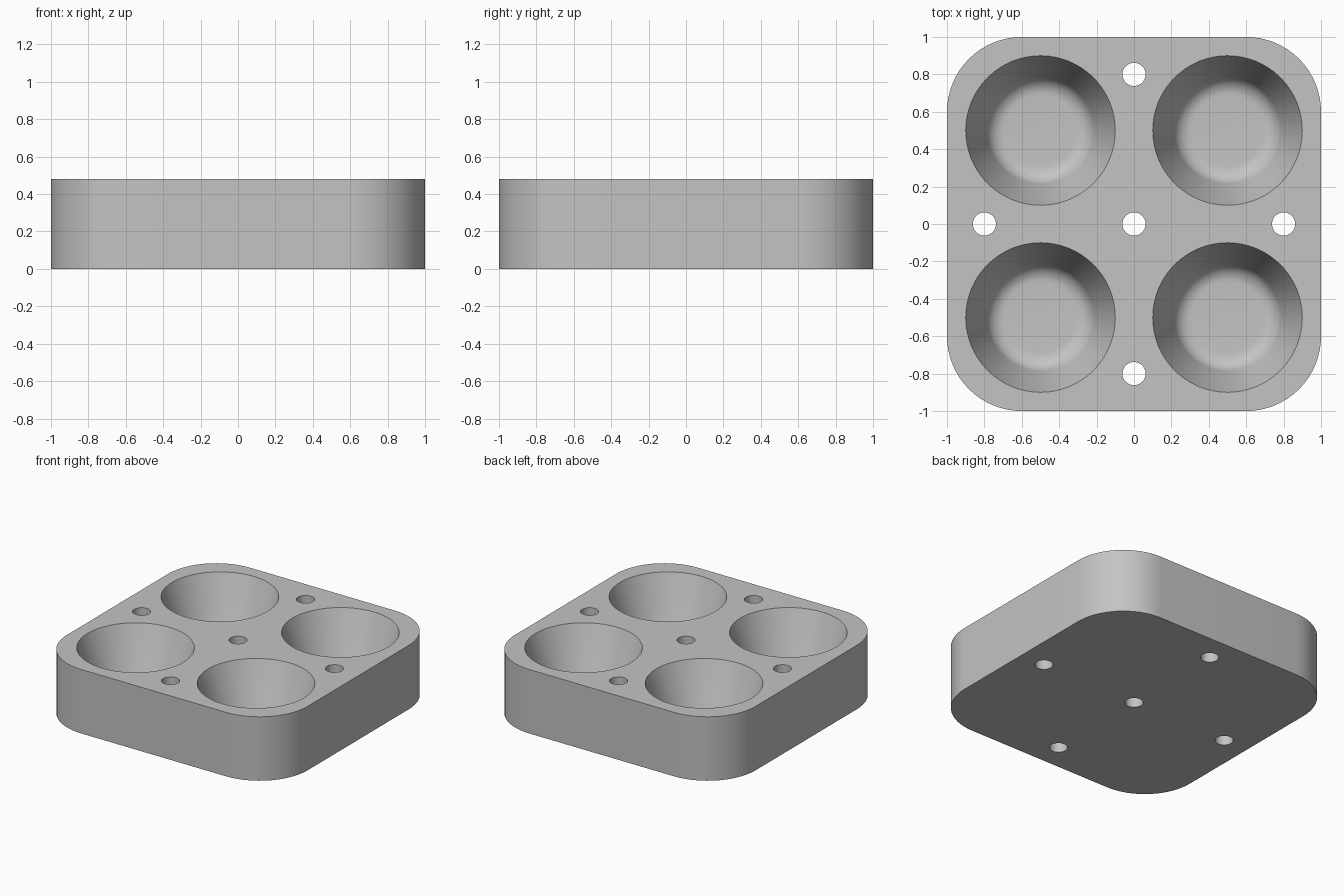
import bpy, bmesh
from math import cos, sin, pi, radians

SIZE, HEIGHT, CORNER = 1.0, 0.48, 0.40
BOWL_R, BOWL_DEPTH, FILLET = 0.40, 0.40, 0.10
PIN_R = 0.062

if "Cube" in bpy.data.objects:
    bpy.data.objects.remove(bpy.data.objects["Cube"], do_unlink=True)

grey = bpy.data.materials.new("plain_grey")
grey.use_nodes = True
colour = (0.55, 0.55, 0.55, 1)
grey.diffuse_color = colour
grey.node_tree.nodes["Principled BSDF"].inputs["Base Color"].default_value = colour


def make_object(name, bm):
    bmesh.ops.recalc_face_normals(bm, faces=bm.faces)
    mesh = bpy.data.meshes.new(name)
    bm.to_mesh(mesh)
    bm.free()
    mesh.materials.append(grey)
    obj = bpy.data.objects.new(name, mesh)
    bpy.context.collection.objects.link(obj)
    return obj


def revolve(bm, profile, cx, cy, steps):
    """Closed solid of revolution from (radius, z) points, capped at both ends."""
    rings = [[bm.verts.new((cx + r * cos(2 * pi * i / steps),
                            cy + r * sin(2 * pi * i / steps), z))
              for i in range(steps)] for r, z in profile]
    for a, b in zip(rings, rings[1:]):
        for i in range(steps):
            j = (i + 1) % steps
            bm.faces.new((a[i], a[j], b[j], b[i]))
    bm.faces.new(rings[0])
    bm.faces.new(rings[-1])


# Block with rounded upright corners
bm = bmesh.new()
inner = SIZE - CORNER
outline = []
for k, (sx, sy) in enumerate([(1, 1), (-1, 1), (-1, -1), (1, -1)]):
    for i in range(17):
        a = (k + i / 16) * pi / 2
        outline.append(bm.verts.new((sx * inner + CORNER * cos(a),
                                     sy * inner + CORNER * sin(a), 0)))
base = bm.faces.new(outline)
top = bmesh.ops.extrude_face_region(bm, geom=[base], use_keep_orig=True)
bmesh.ops.translate(bm, vec=(0, 0, HEIGHT),
                    verts=[v for v in top["geom"] if isinstance(v, bmesh.types.BMVert)])
tray = make_object("cup_tray", bm)

# Cutter: four tapered cups with filleted floors, extended above the top
draft = radians(71)
floor_z = HEIGHT - BOWL_DEPTH
slope = 1 / (sin(draft) / cos(draft))
wall_end_z = floor_z + FILLET * (1 - cos(draft))
wall_end_r = BOWL_R - slope * (HEIGHT - wall_end_z)
centre_r = wall_end_r - FILLET * sin(draft)
cup = [(BOWL_R + slope * 0.1, HEIGHT + 0.1), (BOWL_R, HEIGHT)]
for i in range(9):
    a = draft * (1 - i / 8)
    cup.append((centre_r + FILLET * sin(a), floor_z + FILLET * (1 - cos(a))))
bm = bmesh.new()
for x in (-0.5, 0.5):
    for y in (-0.5, 0.5):
        revolve(bm, cup, x, y, 64)

# Cutter: five through holes in a cross
for x, y in [(0, 0), (0.8, 0), (-0.8, 0), (0, 0.8), (0, -0.8)]:
    revolve(bm, [(PIN_R, -0.1), (PIN_R, HEIGHT + 0.1)], x, y, 32)
cutter = make_object("cup_and_hole_cutter", bm)
cutter.hide_render = True

# Cut, then smooth the curved walls
cut = tray.modifiers.new("cut_cups_and_holes", 'BOOLEAN')
cut.operation, cut.solver, cut.object = 'DIFFERENCE', 'EXACT', cutter
bpy.ops.object.select_all(action='DESELECT')
tray.select_set(True)
bpy.context.view_layer.objects.active = tray
bpy.ops.object.modifier_apply(modifier=cut.name)
bpy.data.objects.remove(cutter, do_unlink=True)
bpy.ops.object.shade_smooth_by_angle(angle=radians(30))
